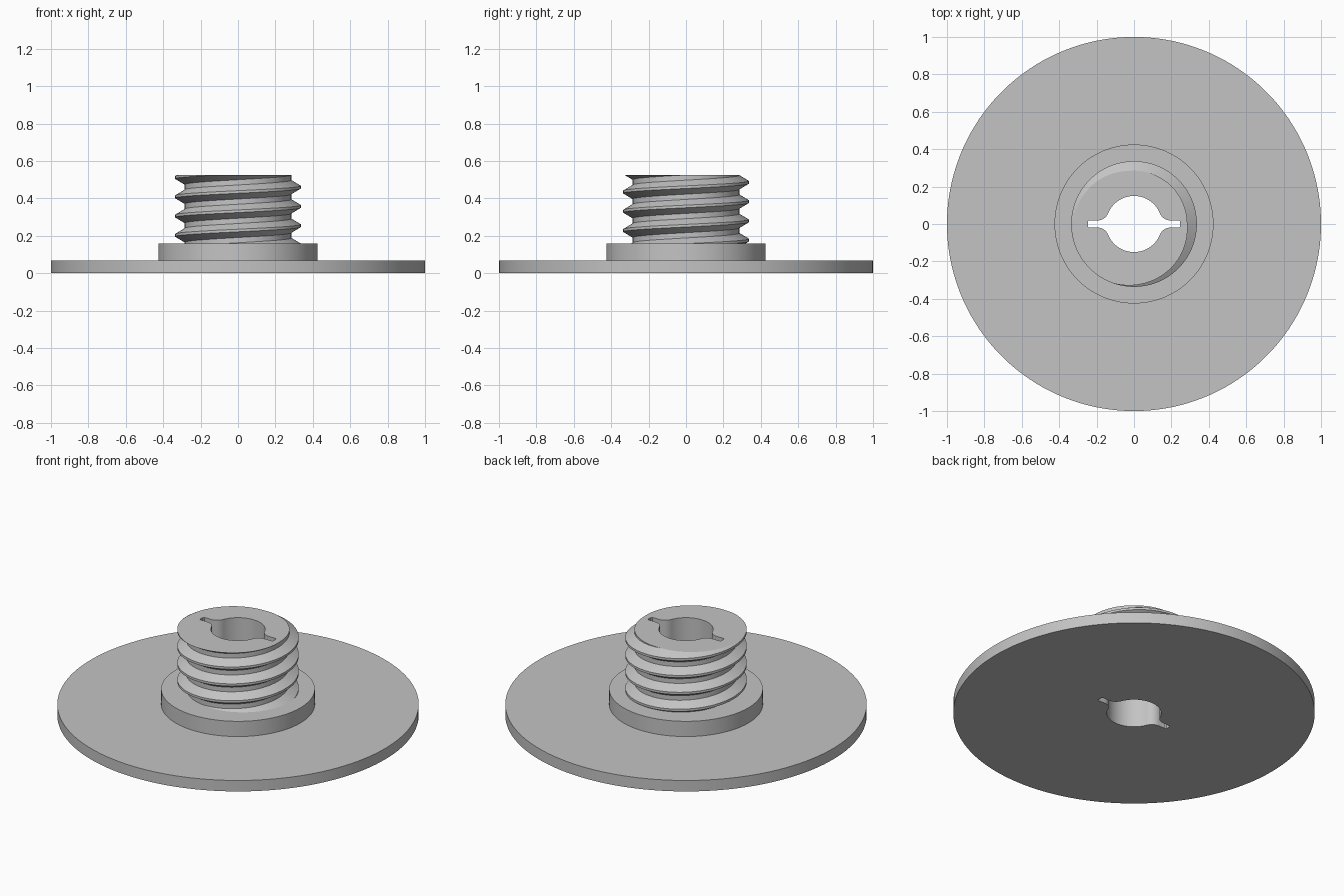
import bpy, bmesh
from math import sin, cos, pi, atan2, hypot, radians

if "Cube" in bpy.data.objects:
    bpy.data.objects.remove(bpy.data.objects["Cube"])

grey = bpy.data.materials.new("plain grey")
grey.use_nodes = True
grey.diffuse_color = (0.55, 0.55, 0.55, 1)
grey.node_tree.nodes["Principled BSDF"].inputs["Base Color"].default_value = (0.55, 0.55, 0.55, 1)

PLATE_TOP, COLLAR_TOP, STUD_TOP = 0.067, 0.16, 0.525
PITCH, ROOT, CREST = 0.103, 0.285, 0.336
CREST_HALF, ROOT_HALF = 0.007, 0.014      # half widths of the thread flats
CREST_Z = 0.46                            # height of a crest at angle zero


def keyhole_outline():
    """Round bore with a narrow slot on each side, blended by fillets."""
    bore, half_slot, reach, fillet = 0.15, 0.019, 0.247, 0.06
    cy = half_slot + fillet
    cx = ((bore + fillet) ** 2 - cy ** 2) ** 0.5
    start = atan2(cy, cx)
    quarter = [(reach, 0), (reach, half_slot * 0.75), (reach - 0.006, half_slot)]
    for i in range(9):
        a = 1.5 * pi + (start - pi / 2) * i / 8
        quarter.append((cx + fillet * cos(a), cy + fillet * sin(a)))
    steps = 28
    for i in range(1, steps + 1):
        a = start + (pi / 2 - start) * i / steps
        quarter.append((bore * cos(a), bore * sin(a)))
    half = quarter + [(-x, y) for x, y in reversed(quarter[:-1])]
    return half + [(-x, -y) for x, y in half[1:-1]]


HOLE = keyhole_outline()
# The outline is symmetric, so its second half is the first half turned round
ANGLES = [atan2(y, x) % (2 * pi) for x, y in HOLE]
N = len(HOLE)


def finish(bm, name):
    bmesh.ops.remove_doubles(bm, verts=bm.verts[:], dist=1e-5)
    bmesh.ops.recalc_face_normals(bm, faces=bm.faces[:])
    mesh = bpy.data.meshes.new(name)
    bm.to_mesh(mesh)
    bm.free()
    mesh.materials.append(grey)
    obj = bpy.data.objects.new(name, mesh)
    bpy.context.collection.objects.link(obj)
    bpy.ops.object.select_all(action='DESELECT')
    obj.select_set(True)
    bpy.context.view_layer.objects.active = obj
    bpy.ops.object.shade_smooth_by_angle(angle=radians(30))


def hole_ring(bm, z):
    return [bm.verts.new((x, y, z)) for x, y in HOLE]


def round_ring(bm, r, z):
    return [bm.verts.new((r * cos(a), r * sin(a), z)) for a in ANGLES]


def bridge(bm, a, b):
    for i in range(N):
        j = (i + 1) % N
        bm.faces.new((a[i], a[j], b[j], b[i]))


def disc(name, radius, z0, z1):
    bm = bmesh.new()
    rings = [hole_ring(bm, z0), round_ring(bm, radius, z0),
             round_ring(bm, radius, z1), hole_ring(bm, z1)]
    for k in range(4):
        bridge(bm, rings[k], rings[(k + 1) % 4])
    finish(bm, name)


def thread_radius(angle, z):
    """Trapezoid thread profile at a given angle and height."""
    d = (z - CREST_Z - PITCH * angle / (2 * pi)) % PITCH
    d = min(d, PITCH - d)
    t = (d - CREST_HALF) / (PITCH / 2 - CREST_HALF - ROOT_HALF)
    return CREST + (ROOT - CREST) * min(1, max(0, t))


def threaded_stud():
    bm = bmesh.new()
    offsets = (-CREST_HALF, CREST_HALF, PITCH / 2 - ROOT_HALF, PITCH / 2 + ROOT_HALF)
    columns = []
    for a in ANGLES:
        column = []
        for turn in range(-6, 4):
            for off in offsets:
                z = CREST_Z + PITCH * (turn + a / (2 * pi)) + off
                z = min(STUD_TOP, max(COLLAR_TOP, z))
                r = thread_radius(a, z)
                column.append(bm.verts.new((r * cos(a), r * sin(a), z)))
        columns.append(column)
    # Helical strips; the last column joins the first one turn higher
    last = len(columns[0]) - 1
    for i in range(N):
        shift = 4 if i == N - 1 else 0
        here, there = columns[i], columns[(i + 1) % N]
        for k in range(last):
            p, q = min(k + shift, last), min(k + 1 + shift, last)
            if p == q:
                continue
            bm.faces.new((here[k], there[p], there[q], here[k + 1]))
    # End faces and the bore
    top, bottom = hole_ring(bm, STUD_TOP), hole_ring(bm, COLLAR_TOP)
    bridge(bm, [c[-1] for c in columns], top)
    bridge(bm, top, bottom)
    bridge(bm, bottom, [c[0] for c in columns])
    finish(bm, "threaded_stud")


disc("base_plate", 1.0, 0, PLATE_TOP)
disc("collar", 0.425, PLATE_TOP, COLLAR_TOP)
threaded_stud()
